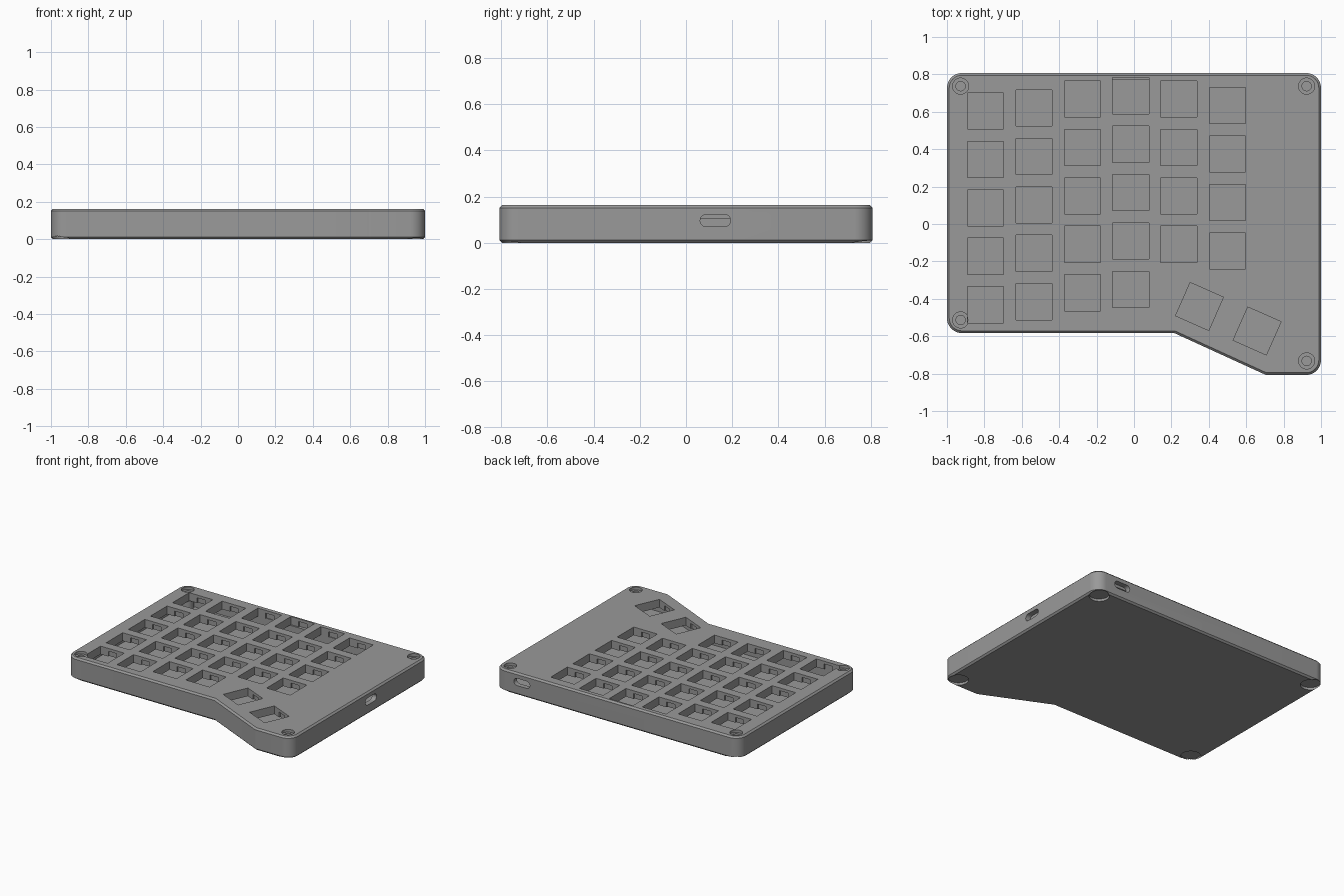
import bpy, bmesh, math
from mathutils import Vector, Matrix

if "Cube" in bpy.data.objects:
    bpy.data.objects.remove(bpy.data.objects["Cube"])

grey = bpy.data.materials.new("case_grey")
grey.diffuse_color = (0.32, 0.32, 0.32, 1)
grey.use_nodes = True
grey.node_tree.nodes["Principled BSDF"].inputs["Base Color"].default_value = grey.diffuse_color

H, CEIL, FLOOR, WALL, CH = 0.163, 0.103, 0.03, 0.036, 0.012
# Outline corners, counter-clockwise: x, y, corner radius
CORNERS = [(-1, -.583, .08), (.215, -.583, 0), (.705, -.807, .03),
           (1, -.807, .08), (1, .807, .08), (-1, .807, .08)]


def outline(inset):
    """Rounded case outline moved inward by inset."""
    pts, n = [], len(CORNERS)
    for i, (x, y, r) in enumerate(CORNERS):
        p = Vector((x, y))
        a = (p - Vector(CORNERS[i - 1][:2])).normalized()
        b = (Vector(CORNERS[(i + 1) % n][:2]) - p).normalized()
        na, nb = Vector((-a.y, a.x)), Vector((-b.y, b.x))
        k = 1 + na.dot(nb)
        if r == 0:
            pts.append(p + (na + nb) * inset / k)
            continue
        c = p + (na + nb) * r / k
        rad = max(r - inset, 0.004)
        if inset > r:
            c = p + (na + nb) * (inset + rad) / k
        a0 = math.atan2(-na.y, -na.x)
        turn = math.acos(max(-1, min(1, na.dot(nb))))
        steps = 12 if r > .05 else 4
        for s in range(steps + 1):
            t = a0 + turn * s / steps
            pts.append(c + Vector((math.cos(t), math.sin(t))) * rad)
    return pts


def loft(bm, rings):
    """Closed solid through rings of equal point count, bottom to top."""
    vs = [[bm.verts.new(p) for p in ring] for ring in rings]
    n = len(vs[0])
    bm.faces.new(vs[0][::-1])
    bm.faces.new(vs[-1])
    for lo, hi in zip(vs, vs[1:]):
        for i in range(n):
            j = (i + 1) % n
            bm.faces.new((lo[i], lo[j], hi[j], hi[i]))


def at_z(pts, z):
    return [(p[0], p[1], z) for p in pts]


def box(bm, m, sx, sy, z0, z1):
    bmesh.ops.create_cube(bm, size=1, matrix=m @ Matrix.Translation((0, 0, (z0 + z1) / 2))
                          @ Matrix.Diagonal((sx, sy, z1 - z0, 1)))


def cyl(bm, x, y, r, z0, z1):
    bmesh.ops.create_cone(bm, cap_ends=True, segments=32, radius1=r, radius2=r, depth=z1 - z0,
                          matrix=Matrix.Translation((x, y, (z0 + z1) / 2)))


def finish(bm, name):
    bmesh.ops.recalc_face_normals(bm, faces=bm.faces[:])
    me = bpy.data.meshes.new(name)
    bm.to_mesh(me)
    bm.free()
    me.materials.append(grey)
    ob = bpy.data.objects.new(name, me)
    bpy.context.collection.objects.link(ob)
    return ob


# Case body with chamfered top and bottom rims
bm = bmesh.new()
loft(bm, [at_z(outline(CH), 0), at_z(outline(0), CH),
          at_z(outline(0), H - CH), at_z(outline(CH), H)])
case = finish(bm, "keyboard_case")
bpy.context.view_layer.objects.active = case
case.select_set(True)


def combine(bm, name, op='DIFFERENCE'):
    tool = finish(bm, name)
    tool.hide_render = True
    mod = case.modifiers.new(name, 'BOOLEAN')
    mod.operation, mod.solver, mod.object = op, 'EXACT', tool
    bpy.ops.object.modifier_apply(modifier=name)
    bpy.data.objects.remove(tool)


# Inner cavity
bm = bmesh.new()
loft(bm, [at_z(outline(WALL), FLOOR), at_z(outline(WALL), CEIL)])
combine(bm, "cavity")

# Screw posts inside the corners
SCREWS = [(-.927, .737), (.923, .737), (-.927, -.513), (.923, -.732)]
bm = bmesh.new()
for x, y in SCREWS:
    cyl(bm, x, y, .041, FLOOR - .005, CEIL + .005)
combine(bm, "posts", 'UNION')

# Key positions: staggered columns and two turned thumb keys
keys = []
for x, top, count in [(-.794, .604, 5), (-.535, .62, 5), (-.275, .668, 5),
                      (-.017, .686, 5), (.24, .668, 4), (.5, .633, 4)]:
    keys += [Matrix.Translation((x, top - .259 * i, 0)) for i in range(count)]
for x, y in [(.35, -.441), (.658, -.572)]:
    keys.append(Matrix.Translation((x, y, 0)) @ Matrix.Rotation(math.radians(-23.8), 4, 'Z'))

# Key openings
bm = bmesh.new()
for m in keys:
    box(bm, m, .194, .194, CEIL - .0005, H + .05)
combine(bm, "key_openings")

# Clip notches under the lip of each opening
bm = bmesh.new()
for m in keys:
    box(bm, m, .068, .216, CEIL - .0005, H - .021)
combine(bm, "clip_notches")

# Screw recesses on top, round foot recesses below
bm = bmesh.new()
for x, y in SCREWS:
    cyl(bm, x, y, .043, H - .02, H + .05)
    cyl(bm, x, y, .068, -.05, .018)
combine(bm, "screw_and_foot_recesses")
bm = bmesh.new()
for x, y in SCREWS:
    cyl(bm, x, y, .025, H - .07, H + .04)
combine(bm, "screw_holes")


# Rounded cable ports in the right and back walls
def port_ring(half, r, z):
    pts = []
    for side, a0 in ((1, -90), (-1, 90)):
        for s in range(9):
            t = math.radians(a0 + 180 * s / 8)
            pts.append((side * (half - r) + r * math.cos(t), z + r * math.sin(t)))
    return pts


ring = port_ring(.066, .0265, .0965)
bm = bmesh.new()
loft(bm, [[(x, .127 + u, z) for u, z in ring] for x in (1 - WALL - .002, 1.05)])
loft(bm, [[(.78 + u, y, z) for u, z in ring] for y in (.807 - WALL - .002, .86)])
combine(bm, "cable_ports")

bpy.ops.object.shade_smooth_by_angle(angle=math.radians(30))
